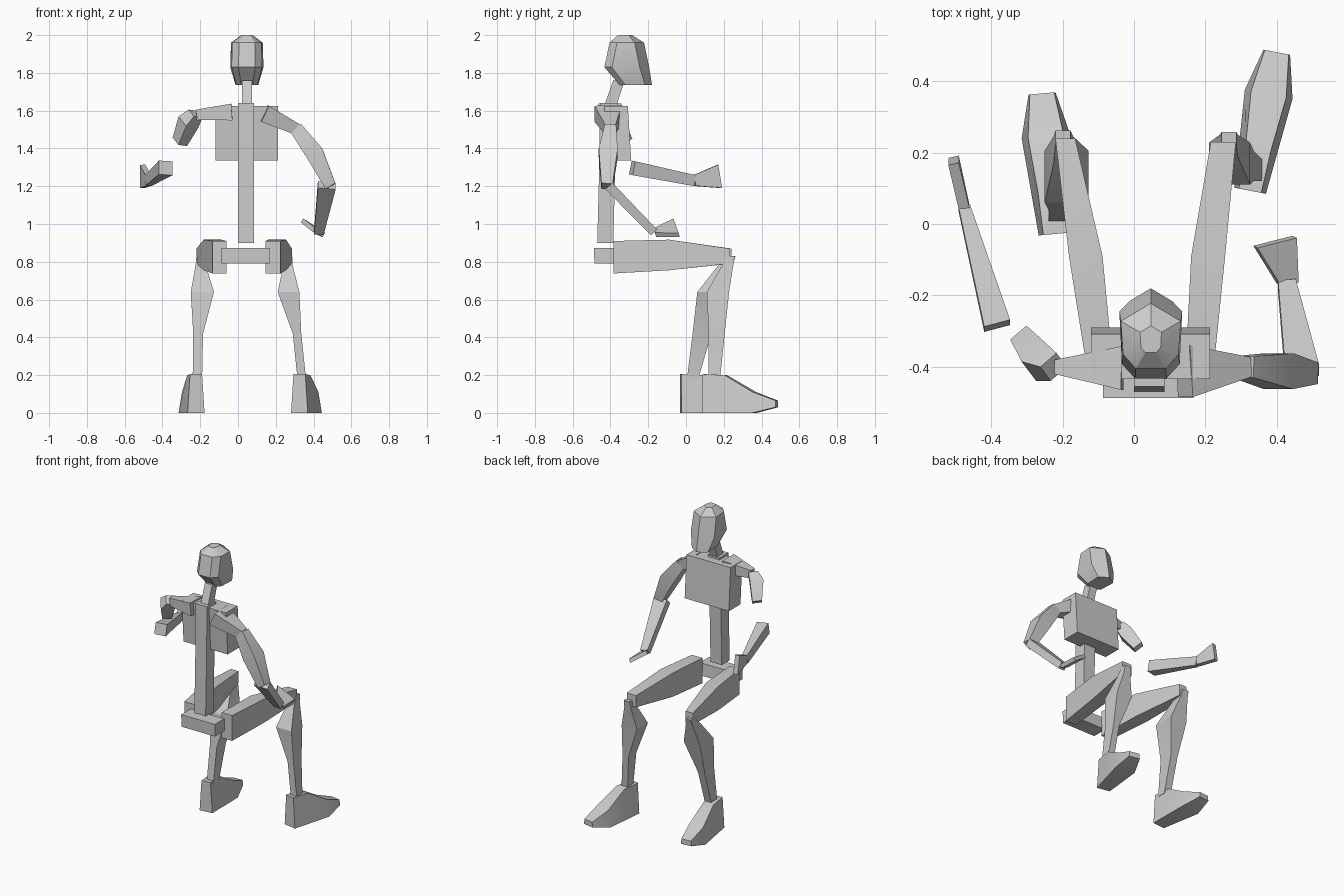
import bpy, bmesh, math
from mathutils import Vector as V


def loft(name, rings):
    """Skin matching rings of points and cap both ends."""
    bm = bmesh.new()
    vs = [[bm.verts.new(p) for p in r] for r in rings]
    n = len(vs[0])
    for a, b in zip(vs, vs[1:]):
        for i in range(n):
            j = (i + 1) % n
            bm.faces.new((a[i], a[j], b[j], b[i]))
    bm.faces.new(vs[0][::-1])
    bm.faces.new(vs[-1])
    bmesh.ops.recalc_face_normals(bm, faces=bm.faces)
    me = bpy.data.meshes.new(name)
    bm.to_mesh(me)
    bm.free()
    ob = bpy.data.objects.new(name, me)
    bpy.context.collection.objects.link(ob)
    bpy.context.view_layer.objects.active = ob
    ob.select_set(True)
    return ob


def rect(c, u, v):
    c, u, v = V(c), V(u), V(v)
    return [c - u - v, c + u - v, c + u + v, c - u + v]


def limb(name, side, *secs):
    """Box-section limb; each section is (centre, width along side, depth)."""
    pts = [V(s[0]) for s in secs]
    axis = (pts[-1] - pts[0]).normalized()
    u = V(side)
    u = (u - axis * u.dot(axis)).normalized()
    v = axis.cross(u)
    loft(name, [rect(p, u * s[1] / 2, v * s[2] / 2) for p, s in zip(pts, secs)])


def block(name, *levels):
    """Stack of horizontal rectangles (z, x0, x1, y0, y1)."""
    loft(name, [[(a, c, z), (b, c, z), (b, d, z), (a, d, z)] for z, a, b, c, d in levels])


# head
def skull(z, w, yf, yb):
    x = 0.047
    k = min(0.05, w * 0.6)
    return [(x, yf, z), (x + w, yf - k, z), (x + w * .92, yb + k * .8, z), (x + w * .5, yb, z),
            (x - w * .5, yb, z), (x - w * .92, yb + k * .8, z), (x - w, yf - k, z)]


loft("head", [skull(1.735, .06, -.18, -.35), skull(1.83, .088, -.195, -.432),
              skull(1.96, .084, -.222, -.405), skull(2.0, .03, -.285, -.36)])

# trunk
block("neck", (1.62, .02, .075, -.435, -.37), (1.76, .02, .075, -.385, -.325))
block("lower_spine", (.90, 0, .085, -.47, -.385), (1.28, 0, .085, -.46, -.375))
block("upper_spine", (1.28, 0, .085, -.46, -.375), (1.64, 0, .085, -.455, -.36))
block("chest", (1.335, -.12, .213, -.415, -.29), (1.625, -.12, .213, -.434, -.308))
block("pelvis", (.79, -.087, .166, -.485, -.38), (.873, -.087, .166, -.487, -.385))


# thighs: (y, x0, x1, z0, z1)
def thigh(name, *secs):
    loft(name, [[(a, y, c), (b, y, c), (b, y, d), (a, y, d)] for y, a, b, c, d in secs])


thigh("right_thigh", (-.385, .145, .225, .738, .91), (-.09, .16, .255, .755, .917),
      (.23, .215, .285, .79, .87))
thigh("left_thigh", (-.385, -.135, -.06, .738, .91), (-.09, -.182, -.088, .755, .917),
      (.24, -.22, -.165, .79, .87))

# shins
block("right_shin", (.18, .315, .36, .12, .18), (.42, .29, .335, .12, .205),
      (.64, .21, .325, .11, .228), (.78, .24, .29, .19, .25), (.83, .245, .287, .222, .258))
block("left_shin", (.18, -.24, -.19, .005, .065), (.42, -.237, -.185, .035, .135),
      (.64, -.25, -.127, .06, .205), (.78, -.225, -.17, .17, .245), (.83, -.22, -.178, .222, .262))


# feet: shared profile turned outwards
def foot(name, x, y, turn):
    f = V((math.sin(turn), math.cos(turn), 0))
    s = V((f.y, -f.x, 0))
    rings = []
    for t, wb, wt, z0, z1 in ((0, .045, .032, 0, .205), (.12, .055, .036, 0, .2),
                              (.275, .068, .05, 0, .11), (.395, .038, .034, .03, .065)):
        c = V((x, y, 0)) + f * t
        rings.append([c - s * wb + V((0, 0, z0)), c + s * wb + V((0, 0, z0)),
                      c + s * wt + V((0, 0, z1)), c - s * wt + V((0, 0, z1))])
    loft(name, rings)


foot("right_foot", .325, .093, .19)
foot("left_foot", -.222, -.028, -.09)

# right arm
limb("right_shoulder", (0, 1, 0), ((.14, -.412, 1.585), .145, .095), ((.315, -.40, 1.50), .055, .06))
limb("right_upper_arm", (0, 1, 0), ((.305, -.40, 1.51), .06, .07), ((.405, -.412, 1.375), .10, .095),
     ((.49, -.418, 1.20), .06, .06))
limb("right_forearm", (1, 0, 0), ((.47, -.412, 1.205), .095, .05), ((.428, -.172, .958), .05, .045))
loft("right_hand", [rect((.43, -.165, .955), (.025, .004, -.012), (.006, -.003, .011)),
                    rect((.395, -.05, .98), (.055, .014, -.038), (.006, -.003, .011))])

# left arm
limb("left_shoulder", (0, 1, 0), ((-.032, -.403, 1.593), .122, .088), ((-.22, -.40, 1.578), .04, .055))
limb("left_upper_arm", (.6, -.7, 0), ((-.225, -.40, 1.585), .06, .06), ((-.262, -.385, 1.54), .085, .085),
     ((-.308, -.325, 1.435), .065, .06))
limb("left_forearm", (1, 0, 0), ((-.383, -.285, 1.297), .075, .075), ((-.475, .045, 1.23), .033, .058))
limb("left_hand", (1, 0, 0), ((-.475, .045, 1.23), .03, .058), ((-.505, .178, 1.252), .03, .125))

# soft shading across gentle bends only
bpy.ops.object.shade_smooth_by_angle(angle=math.radians(30))
